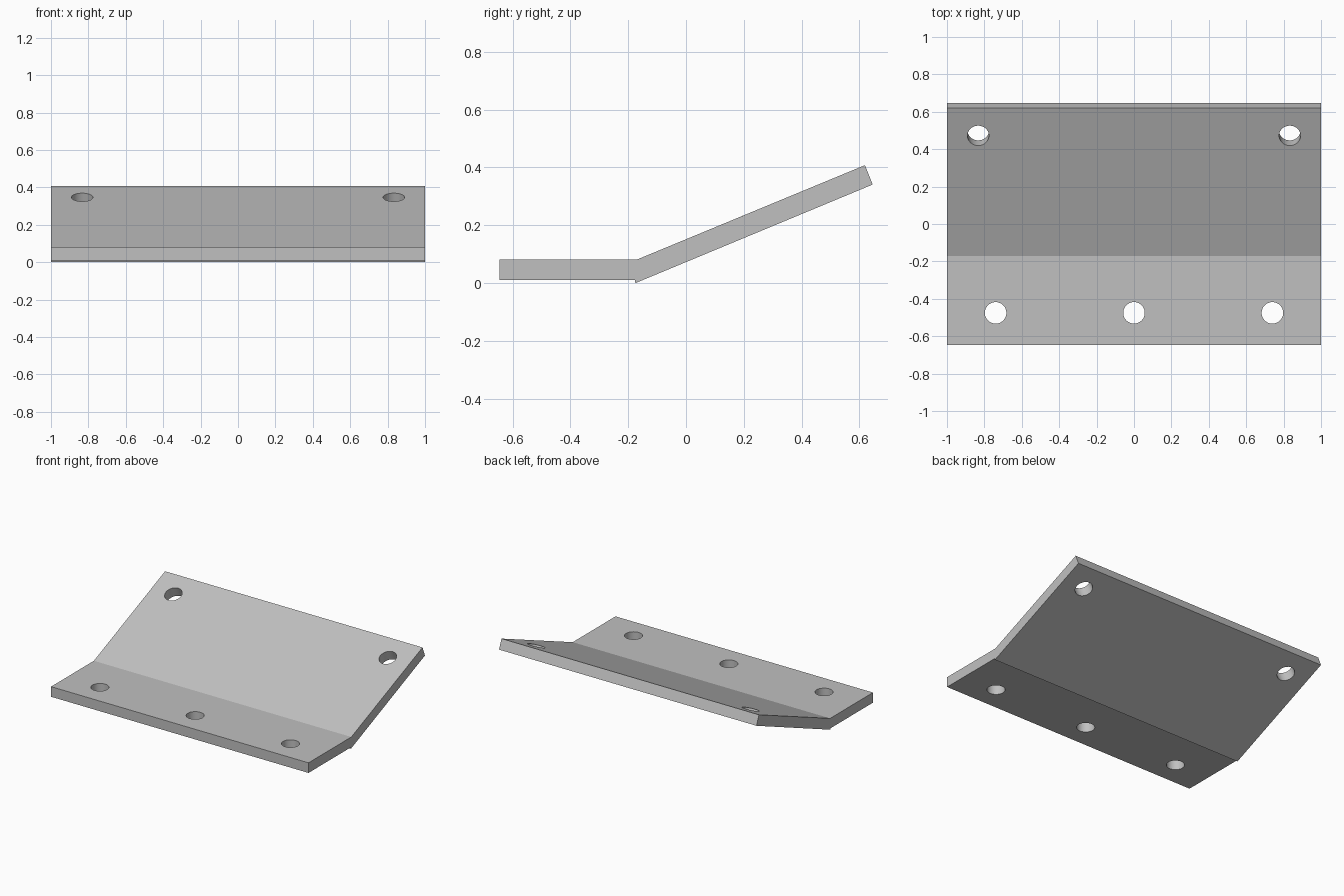
import bpy
import bmesh
import math
from mathutils import Matrix

cube = bpy.data.objects.get("Cube")
if cube:
    bpy.data.objects.remove(cube, do_unlink=True)

BEND = math.radians(22.5)
HOLE_RADIUS = 0.0575

# Plain grey metal
metal = bpy.data.materials.new("grey_metal")
metal.use_nodes = True
grey = (0.53, 0.53, 0.53, 1)
metal.diffuse_color = grey
metal.node_tree.nodes["Principled BSDF"].inputs["Base Color"].default_value = grey


def make_object(name, bm):
    bmesh.ops.recalc_face_normals(bm, faces=bm.faces)
    mesh = bpy.data.meshes.new(name)
    bm.to_mesh(mesh)
    bm.free()
    mesh.materials.append(metal)
    obj = bpy.data.objects.new(name, mesh)
    bpy.context.collection.objects.link(obj)
    return obj


# Bent plate: side profile (y, z) extruded across the width
profile = [(-0.646, 0.01), (-0.177, 0.01), (-0.175, 0.0), (0.646, 0.341),
           (0.619, 0.408), (-0.171, 0.081), (-0.646, 0.081)]
bm = bmesh.new()
side = bm.faces.new([bm.verts.new((-1, y, z)) for y, z in profile])
swept = bmesh.ops.extrude_face_region(bm, geom=[side])["geom"]
bmesh.ops.translate(bm, vec=(2, 0, 0),
                    verts=[v for v in swept if isinstance(v, bmesh.types.BMVert)])
plate = make_object("bent_plate", bm)

# Drills: three through the flat flange, two square to the raised flange
holes = [((x, -0.475, 0.045), 0) for x in (-0.74, 0, 0.74)]
holes += [((x, 0.486, 0.315), BEND) for x in (-0.833, 0.833)]
bm = bmesh.new()
for place, tilt in holes:
    bmesh.ops.create_cone(bm, cap_ends=True, segments=48, radius1=HOLE_RADIUS,
                          radius2=HOLE_RADIUS, depth=0.2,
                          matrix=Matrix.Translation(place) @ Matrix.Rotation(tilt, 4, "X"))
drills = make_object("hole_cutters", bm)
drills.hide_render = True

# Cut the holes, then drop the drills
cut = plate.modifiers.new("bolt_holes", "BOOLEAN")
cut.operation = "DIFFERENCE"
cut.solver = "EXACT"
cut.object = drills
bpy.ops.object.select_all(action="DESELECT")
bpy.context.view_layer.objects.active = plate
plate.select_set(True)
bpy.ops.object.modifier_apply(modifier=cut.name)
bpy.data.objects.remove(drills, do_unlink=True)

# Round hole walls, crisp plate edges
bpy.ops.object.shade_smooth_by_angle(angle=math.radians(15))
